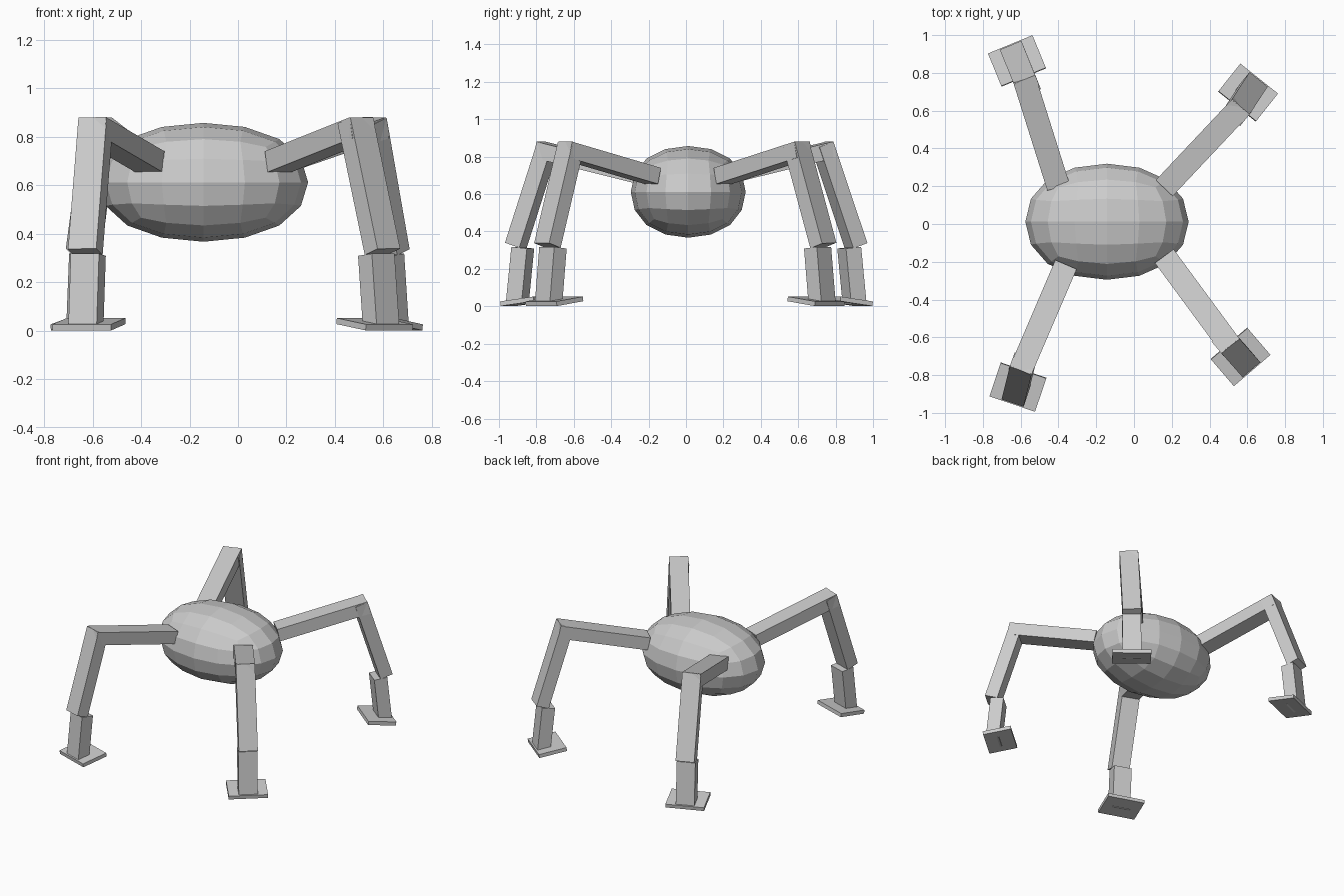
import bpy
import bmesh
from mathutils import Vector

if "Cube" in bpy.data.objects:
    bpy.data.objects.remove(bpy.data.objects["Cube"])

grey = bpy.data.materials.new("plain_grey")
grey.diffuse_color = (0.6, 0.6, 0.6, 1)
grey.use_nodes = True
grey.node_tree.nodes["Principled BSDF"].inputs["Base Color"].default_value = grey.diffuse_color


def add_object(name, bm):
    mesh = bpy.data.meshes.new(name)
    bmesh.ops.recalc_face_normals(bm, faces=bm.faces)
    bm.to_mesh(mesh)
    bm.free()
    mesh.materials.append(grey)
    obj = bpy.data.objects.new(name, mesh)
    bpy.context.collection.objects.link(obj)
    return obj


def beam(name, a, b, inward, width, depth):
    """Box whose outer face runs from a to b; depth grows towards inward."""
    axis = (b - a).normalized()
    side = axis.cross(inward).normalized()
    into = side.cross(axis).normalized()
    if into.dot(inward) < 0:
        into.negate()
    bm = bmesh.new()
    bmesh.ops.create_cube(bm, size=1)
    mid = (a + b) / 2 + into * depth / 2
    for v in bm.verts:
        x, y, z = v.co
        v.co = mid + axis * x * (b - a).length + side * y * width + into * z * depth
    return add_object(name, bm)


# Body: rounded cube stretched into an egg shape
bm = bmesh.new()
bmesh.ops.create_cube(bm, size=2)
body = add_object("body", bm)
body.modifiers.new("rounding", 'SUBSURF').levels = 2
body.modifiers["rounding"].render_levels = 2
k = 1 / 0.839
body.scale = (0.432 * k, 0.307 * k, 0.245 * k)
body.location = (-0.143, 0.012, 0.612)

# Legs: hip, knee, foot centre and outward foot direction, seen from above
legs = {
    "front_left": ((-0.36, -0.215), (-0.60, -0.775), (-0.615, -0.865), (-0.32, -0.95)),
    "front_right": ((0.16, -0.17), (0.51, -0.645), (0.565, -0.705), (0.65, -0.76)),
    "back_left": ((-0.40, 0.195), (-0.58, 0.765), (-0.62, 0.865), (-0.38, 0.925)),
    "back_right": ((0.16, 0.19), (0.565, 0.62), (0.605, 0.697), (0.62, 0.78)),
}
down = Vector((0, 0, -1))
for name, (hip, knee, foot, direction) in legs.items():
    out = Vector((*direction, 0)).normalized()
    hip = Vector((*hip, 0.74))
    knee = Vector((*knee, 0.88))
    foot = Vector((*foot, 0))

    def at(r, z):
        return foot + out * r + Vector((0, 0, z))

    beam(name + "_thigh", hip, knee, down, 0.123, 0.088)
    beam(name + "_shin", knee, at(0.088, 0.338), -out, 0.123, 0.085)
    beam(name + "_ankle", at(0.052, 0.318), at(0.083, 0.02), -out, 0.123, 0.088)
    beam(name + "_foot", at(-0.093, 0.052), at(0.093, 0.026), down, 0.255, 0.025)
